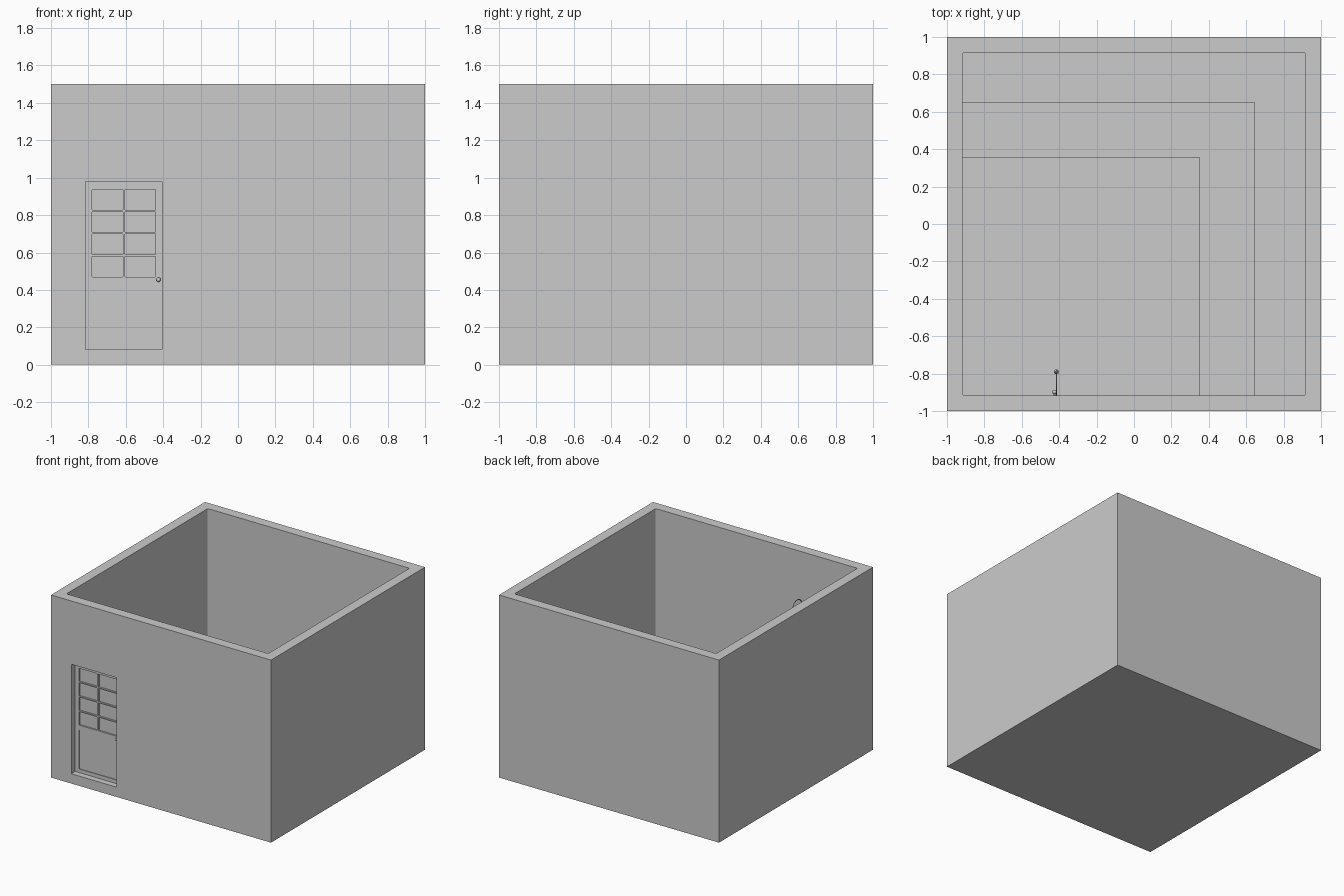
import bpy, bmesh
from mathutils import Vector

if "Cube" in bpy.data.objects:
    bpy.data.objects.remove(bpy.data.objects["Cube"])


def box(name, x, y, z, bevel=0.0, axis=None):
    """Box from min/max pairs; optionally round the edges parallel to one axis."""
    bm = bmesh.new()
    bmesh.ops.create_cube(bm, size=1)
    for v in bm.verts:
        v.co = Vector([(r[0] + r[1]) / 2 + c * (r[1] - r[0]) for r, c in zip((x, y, z), v.co)])
    if bevel:
        edges = []
        for e in bm.edges:
            d = (e.verts[0].co - e.verts[1].co).normalized()
            if abs(d[axis]) > 0.9:
                edges.append(e)
        bmesh.ops.bevel(bm, geom=edges, offset=bevel, segments=3, profile=0.5, affect='EDGES')
    me = bpy.data.meshes.new(name)
    bm.to_mesh(me)
    bm.free()
    ob = bpy.data.objects.new(name, me)
    bpy.context.collection.objects.link(ob)
    return ob


def cut(target, cutter):
    m = target.modifiers.new("cut", 'BOOLEAN')
    m.operation = 'DIFFERENCE'
    m.solver = 'EXACT'
    m.object = cutter
    bpy.context.view_layer.objects.active = target
    bpy.ops.object.modifier_apply(modifier=m.name)
    bpy.data.objects.remove(cutter, do_unlink=True)


def tube(name, pts, radius):
    cu = bpy.data.curves.new(name, 'CURVE')
    cu.dimensions = '3D'
    cu.bevel_depth = radius
    cu.bevel_resolution = 2
    cu.use_fill_caps = True
    sp = cu.splines.new('BEZIER')
    sp.bezier_points.add(len(pts) - 1)
    for p, co in zip(sp.bezier_points, pts):
        p.co = co
        p.handle_left_type = p.handle_right_type = 'AUTO'
    ob = bpy.data.objects.new(name, cu)
    bpy.context.collection.objects.link(ob)
    return ob


# room shell, open at the top, with a doorway in the front wall
W = 0.917
room = box("room_shell", (-1, 1), (-1, 1), (0, 1.5))
cut(room, box("hollow", (-W, W), (-W, W), (0.08, 1.7), 0.012, 2))
cut(room, box("doorway", (-0.815, -0.405), (-1.1, -0.9), (0.0805, 0.98)))

# door slab with eight recessed panes and a shallow lower panel
door = box("door", (-0.815, -0.405), (-0.95, -0.918), (0.0805, 0.98))
for x0, x1 in ((-0.78, -0.615), (-0.605, -0.44)):
    for i in range(4):
        z = 0.47 + i * 0.119
        cut(door, box("pane", (x0, x1), (-1, -0.936), (z, z + 0.11), 0.005, 1))
cut(door, box("panel", (-0.78, -0.44), (-1, -0.944), (0.11, 0.43)))

# door knobs on both sides
for name, y0, y1 in (("outer_knob", -0.95, -0.972), ("inner_knob", -0.918, -0.898)):
    tube(name + "_stem", [(-0.425, y0, 0.455), (-0.425, y1, 0.455)], 0.005)
    bpy.ops.mesh.primitive_uv_sphere_add(segments=16, ring_count=10, radius=0.012,
                                         location=(-0.425, y1, 0.455))
    bpy.context.object.name = name
    bpy.ops.object.shade_smooth()

# corner counter running wall to wall
counter = box("counter", (-W, 0.647), (-W, 0.652), (0.08, 0.45), 0.008, 2)
cut(counter, box("counter_inside", (-1.1, 0.35), (-1.1, 0.355), (0, 1)))

# door bell on an arched wall bracket
tube("bell_bracket", [(-0.415, -0.917, 1.08), (-0.415, -0.885, 1.12), (-0.415, -0.85, 1.13),
                      (-0.415, -0.81, 1.115), (-0.415, -0.79, 1.075)], 0.003)
bpy.ops.mesh.primitive_cone_add(vertices=16, radius1=0.013, radius2=0.006, depth=0.026,
                                location=(-0.415, -0.79, 1.063))
bpy.context.object.name = "bell"
bpy.ops.object.shade_smooth_by_angle()
